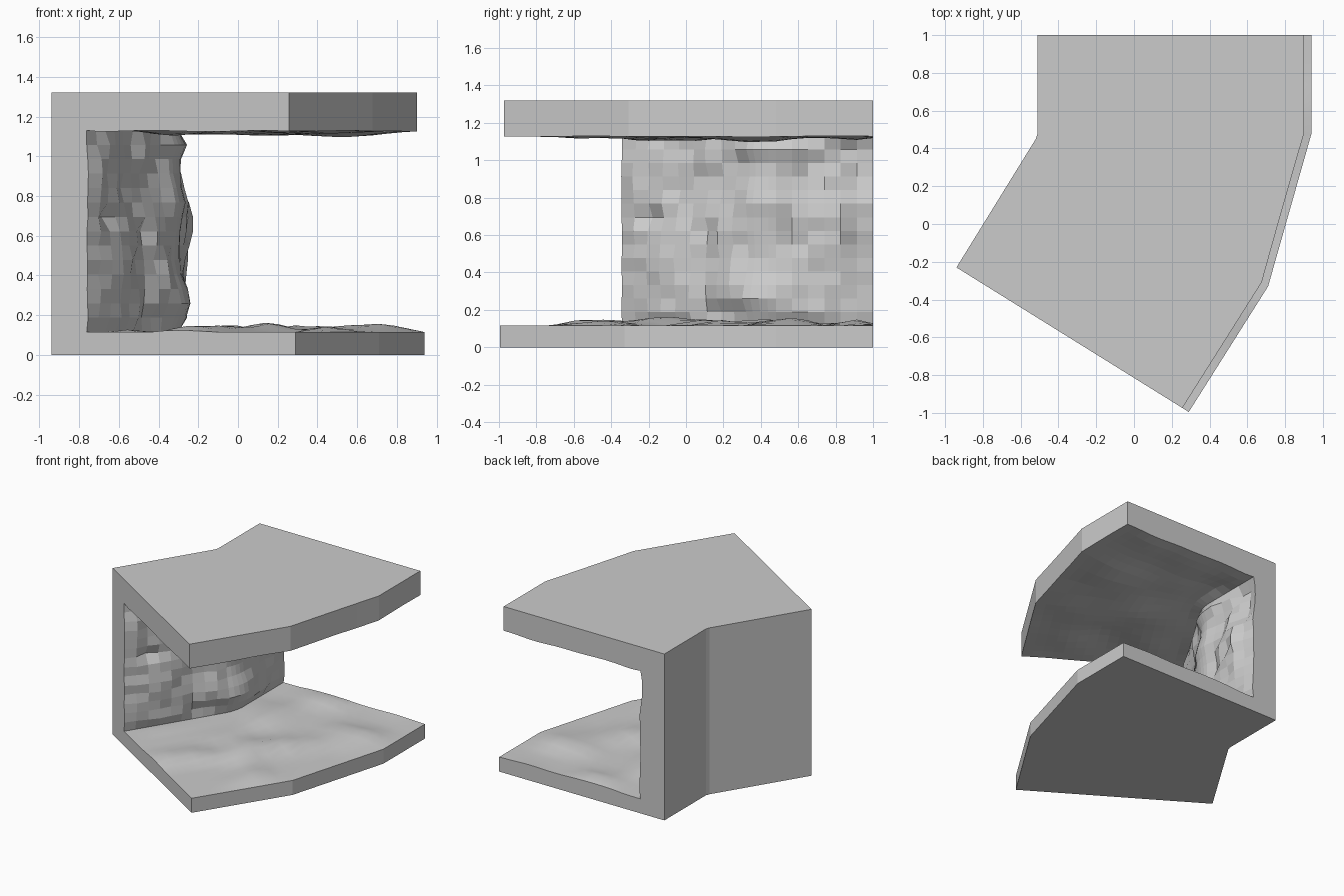
import bpy, bmesh
from mathutils import Vector, noise

if "Cube" in bpy.data.objects:
    bpy.data.objects.remove(bpy.data.objects["Cube"])

FLOOR, CEIL, TOP, THICK = 0.115, 1.13, 1.32, 0.21
NW, NF = 14, 16            # wall rows, floor/ceiling columns

# Plan of the bend: (wall-side point, open-side point, steps to the next station)
KEYS = [((-0.94, -0.23), (0.29, -0.995), 9),
        ((-0.52, 0.45), (0.71, -0.33), 4),
        ((-0.51, 0.48), (0.94, 0.48), 6),
        ((-0.51, 1.0), (0.94, 1.0), 0)]

stations = []
for (w0, e0, n), (w1, e1, _) in zip(KEYS, KEYS[1:]):
    for i in range(n):
        t = i / n
        stations.append((Vector(w0).lerp(Vector(w1), t), Vector(e0).lerp(Vector(e1), t)))
stations.append((Vector(KEYS[-1][0]), Vector(KEYS[-1][1])))


def rough(x, y, z, scale, seed):
    return noise.noise(Vector((x * scale + seed, y * scale + 0.37, z * scale + 0.71)))


def section(k, w, e):
    """C-shaped rock cross-section, as a closed loop of 3D points with a part tag."""
    last = len(stations) - 1
    u = (e - w).normalized()
    span = (e - w).length
    fade = 0.3 if k in (0, last) else 1.0
    pts = []

    def add(d, z, tag):
        p = w + u * d
        pts.append((Vector((p.x, p.y, z)), tag))

    add(0, 0, "flat")
    add(span, 0, "flat")
    # floor, from open edge to wall
    for i in range(NF):
        t = i / NF
        d = span + (THICK - span) * t
        p = w + u * d
        b = max(0, rough(p.x, p.y, 0, 2.9, 5) + 0.12) * 0.075 * min(1, t * 5)
        add(d, FLOOR + b * fade, "floor")
    # wall, from floor to ceiling
    for j in range(NW + 1):
        t = j / NW
        z = FLOOR + (CEIL - FLOOR) * t
        ends = 0.0 if j in (0, NW) else 1.0
        b = (rough(w.x, w.y, z, 3.2, 11) * 0.075
             + rough(w.x, w.y, z, 9.0, 23) * 0.04 + 0.012)
        add(THICK + b * ends * fade, z, "wall")
    # ceiling, from wall to open edge
    espan = span - 0.04
    for i in range(1, NF + 1):
        t = i / NF
        d = THICK + (espan - THICK) * t
        p = w + u * d
        b = rough(p.x, p.y, 0, 2.7, 41) * 0.045
        add(d, CEIL - 0.003 + b * max(fade, 0.5) * min(1, (1 - t) * 4 + 0.15), "ceiling")
    add(espan, TOP, "flat")
    add(0, TOP, "flat")
    return pts


# Sweep the section around the bend
bm = bmesh.new()
rings, tags = [], []
for k, (w, e) in enumerate(stations):
    s = section(k, w, e)
    rings.append([bm.verts.new(p) for p, _ in s])
    tags = [t for _, t in s]
n = len(tags)
for a, b in zip(rings, rings[1:]):
    for i in range(n):
        j = (i + 1) % n
        f = bm.faces.new((a[i], a[j], b[j], b[i]))
        f.smooth = tags[i] == "floor"
bm.faces.new(rings[0])
bm.faces.new(rings[-1])
bmesh.ops.recalc_face_normals(bm, faces=bm.faces)

# Merge the coplanar slabs on the outside into single flat faces
outer = [f for f in bm.faces if f.calc_center_median().z in (0.0, TOP)
         or abs(f.normal.z) > 0.9999 and not FLOOR - 0.01 < f.calc_center_median().z < 1.25]
edges = list({e for f in outer for e in f.edges})
bmesh.ops.dissolve_limit(bm, angle_limit=0.005, edges=edges,
                         verts=[]) 
for e in bm.edges:
    e.smooth = e.is_manifold and e.calc_face_angle(0) < 0.5

me = bpy.data.meshes.new("cave_tunnel_bend")
bm.to_mesh(me)
bm.free()
ob = bpy.data.objects.new("cave_tunnel_bend", me)
bpy.context.collection.objects.link(ob)
